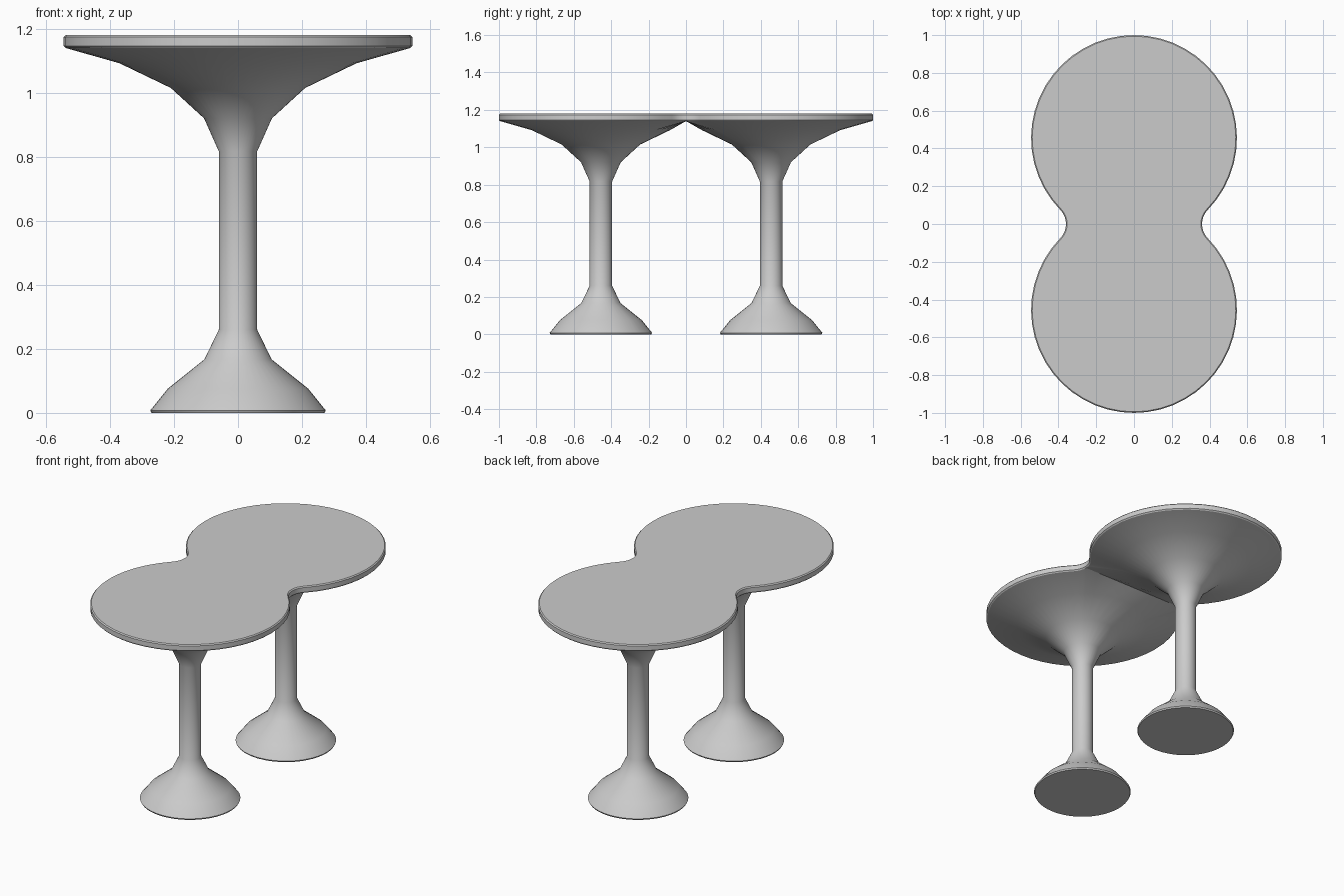
import bpy, bmesh
from math import sin, cos, pi, atan2, hypot

if "Cube" in bpy.data.objects:
    bpy.data.objects.remove(bpy.data.objects["Cube"])

CY, R, WAIST = 0.455, 0.545, 0.36          # disc centre, disc radius, half waist
F = (WAIST**2 + CY**2 - R**2) / (2 * (R - WAIST))   # fillet radius between discs
FX = WAIST + F                             # fillet centre on the x axis
T = atan2(CY, FX)                          # tangent angle


def half_outline(off=0.0):
    """Counter-clockwise rim of the +y disc, from right waist to left waist."""
    r, f, n, m = R - off, F + off, 36, 4
    right = [(FX - f * cos(T * i / m), f * sin(T * i / m)) for i in range(m)]
    arc = [(r * cos(a), CY + r * sin(a))
           for a in (-T + (pi + 2 * T) * i / n for i in range(n + 1))]
    left = [(-x, y) for x, y in reversed(right)]
    return right + arc + left


def full_outline(off=0.0):
    h = half_outline(off)[:-1]
    return h + [(-x, -y) for x, y in h]


def loft(name, rings, cap_bottom=False, cap_top=False):
    bm = bmesh.new()
    loops = [[bm.verts.new(p) for p in ring] for ring in rings]
    n = len(loops[0])
    for a, b in zip(loops, loops[1:]):
        for i in range(n):
            j = (i + 1) % n
            bm.faces.new((a[i], a[j], b[j], b[i]))
    if cap_bottom:
        bm.faces.new(loops[0][::-1])
    if cap_top:
        bm.faces.new(loops[-1])
    me = bpy.data.meshes.new(name)
    bm.to_mesh(me)
    bm.free()
    ob = bpy.data.objects.new(name, me)
    bpy.context.collection.objects.link(ob)
    bpy.ops.object.select_all(action='DESELECT')
    ob.select_set(True)
    bpy.context.view_layer.objects.active = ob
    bpy.ops.object.shade_smooth_by_angle(angle=0.62)
    return ob


# Tabletop slab with a small rounded edge
EDGE = [(0.006, 1.14), (0.0, 1.146), (0.0, 1.174), (0.006, 1.18)]
loft("tabletop", [[(x, y, z) for x, y in full_outline(o)] for o, z in EDGE],
     cap_top=True)

# Flared pedestals: foot, column and canopy that meet along the centre seam
PROFILE = [(0.27, 0.0), (0.274, 0.008), (0.22, 0.075), (0.105, 0.167),
           (0.06, 0.26), (0.06, 0.817), (0.106, 0.92), (0.21, 1.015),
           (0.37, 1.092)]
rim = half_outline(0.006)
w = rim[0][0]
rim += [(-w + 2 * w * i / 8, 0.0) for i in range(1, 8)]
angles = [atan2(y - CY, x) for x, y in rim]
for side, name in ((1, "back_pedestal"), (-1, "front_pedestal")):
    rings = [[(side * r * cos(a), side * (CY + r * sin(a)), z) for a in angles]
             for r, z in PROFILE]
    rings.append([(side * x, side * y, 1.14) for x, y in rim])
    loft(name, rings, cap_bottom=True)
